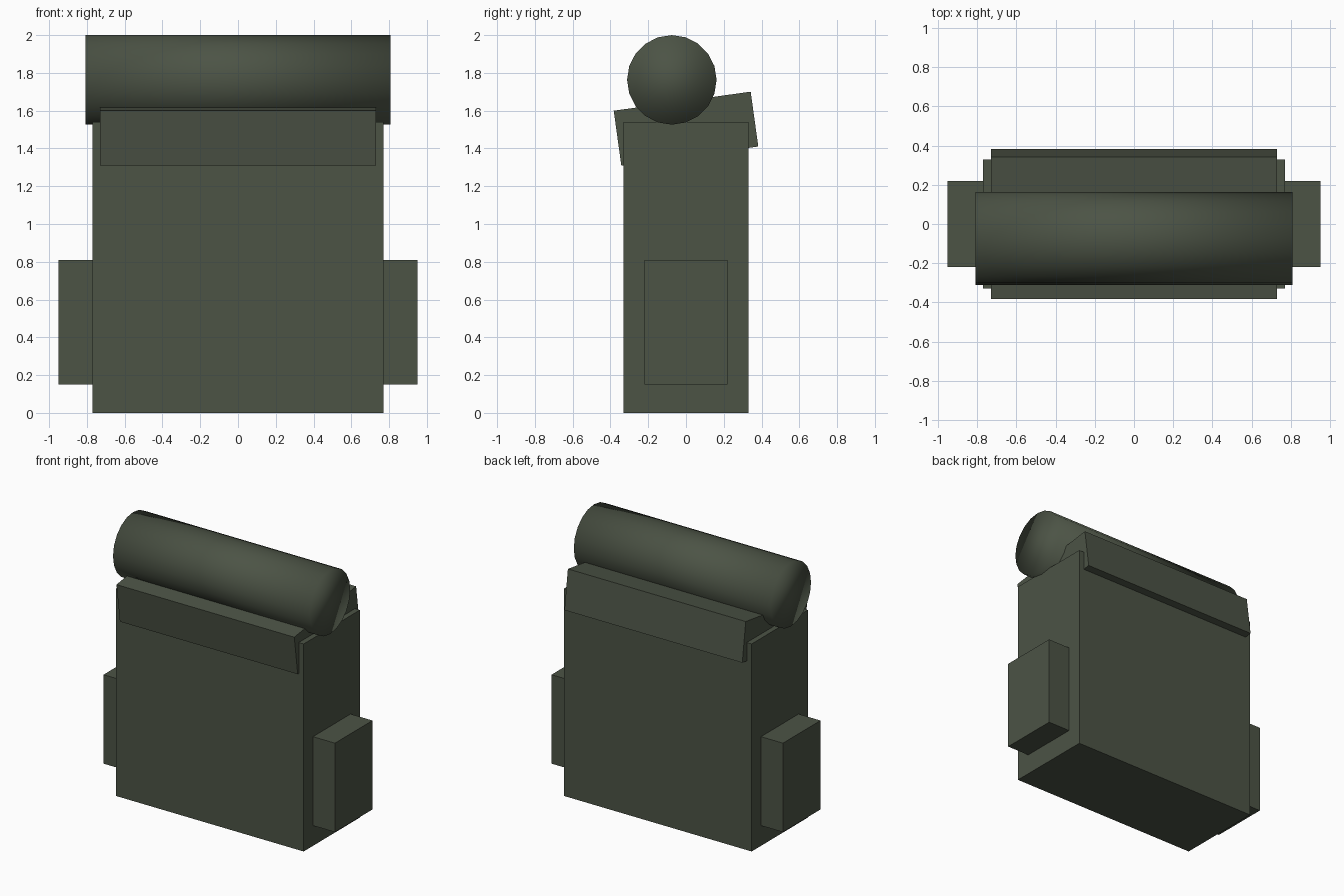
import bpy
from math import radians

cube = bpy.data.objects.get("Cube")
if cube:
    bpy.data.objects.remove(cube, do_unlink=True)

# Single olive canvas colour
canvas = bpy.data.materials.new("dark olive canvas")
canvas.use_nodes = True
colour = (0.072, 0.087, 0.06, 1)
canvas.diffuse_color = colour
canvas.node_tree.nodes["Principled BSDF"].inputs["Base Color"].default_value = colour


def finish(name):
    obj = bpy.context.object
    obj.name = name
    obj.data.materials.append(canvas)
    return obj


def box(name, size, centre, tilt=0):
    bpy.ops.mesh.primitive_cube_add(size=1, location=centre, rotation=(radians(tilt), 0, 0))
    obj = finish(name)
    obj.scale = size
    return obj


# Main pack and the tilted top flap
box("pack_body", (1.54, 0.66, 1.54), (0, 0, 0.77))
box("top_flap", (1.46, 0.732, 0.293), (0, 0, 1.505), tilt=7.9)

# Side pockets
for side, x in (("left", 1), ("right", -1)):
    box(side + "_pocket", (0.2, 0.44, 0.66), (0.85 * x, 0, 0.48))

# Rolled bedding on top, soft shaded right over its ends
bpy.ops.mesh.primitive_cylinder_add(vertices=20, radius=0.237, depth=1.616,
                                    location=(0, -0.075, 1.763),
                                    rotation=(0, radians(90), 0))
finish("bed_roll")
bpy.ops.object.shade_smooth()
